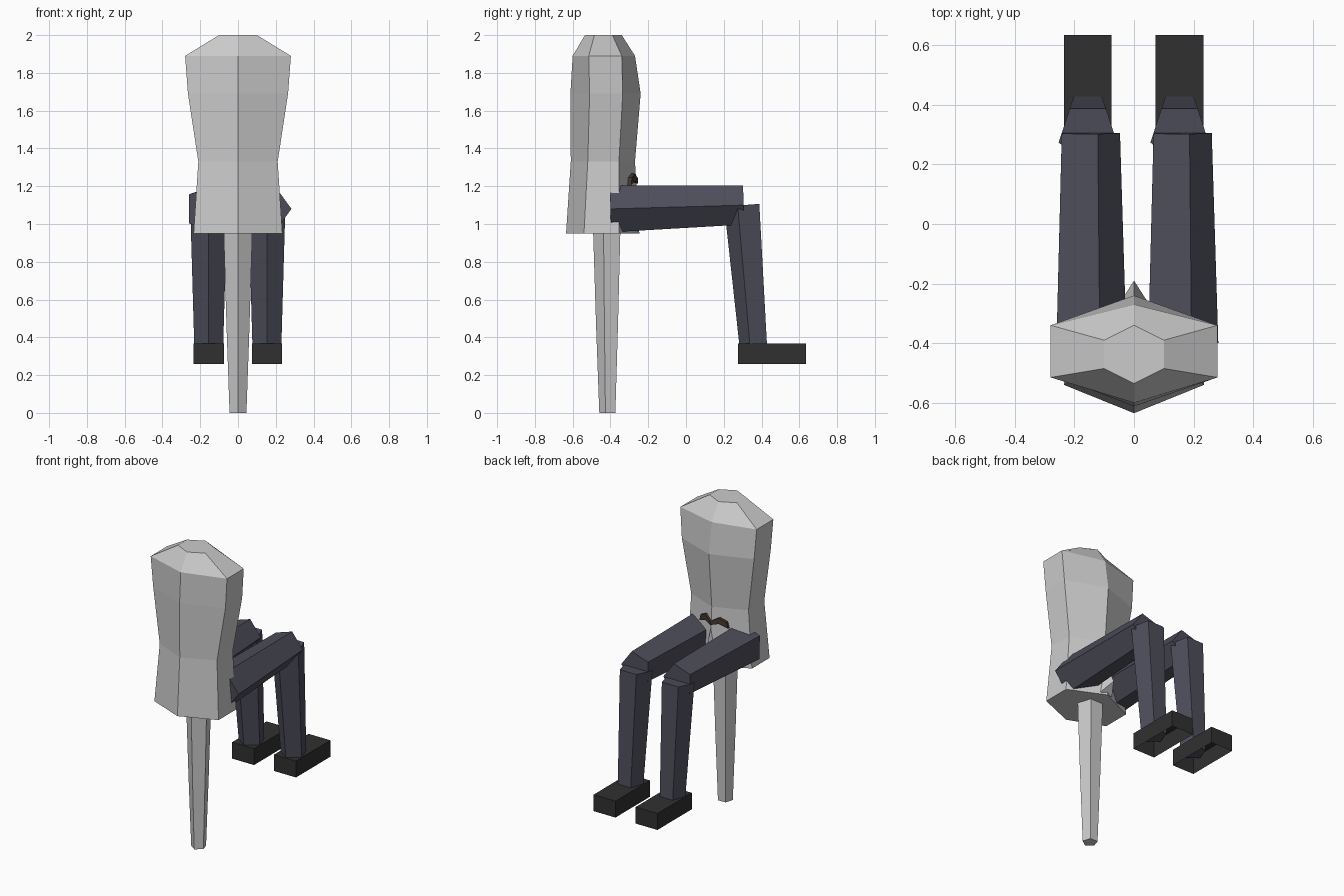
import bpy
from math import sin, cos, pi
from mathutils import Vector

if "Cube" in bpy.data.objects:
    bpy.data.objects.remove(bpy.data.objects["Cube"])


def material(name, rgb):
    m = bpy.data.materials.new(name)
    m.diffuse_color = (*rgb, 1)
    m.use_nodes = True
    m.node_tree.nodes["Principled BSDF"].inputs["Base Color"].default_value = m.diffuse_color
    return m


NAVY = material("navy", (0.075, 0.075, 0.105))
BLACK = material("black", (0.03, 0.03, 0.03))
BROWN = material("brown", (0.06, 0.04, 0.03))


def mesh(name, verts, faces, mat=None):
    me = bpy.data.meshes.new(name)
    me.from_pydata(verts, [], faces)
    ob = bpy.data.objects.new(name, me)
    bpy.context.collection.objects.link(ob)
    if mat:
        me.materials.append(mat)
    return ob


def loft(name, rings, mat=None):
    """Skin a stack of equal rings and cap both ends."""
    n = len(rings[0])
    faces = [(k * n + i, k * n + (i + 1) % n, (k + 1) * n + (i + 1) % n, (k + 1) * n + i)
             for k in range(len(rings) - 1) for i in range(n)]
    last = (len(rings) - 1) * n
    faces += [tuple(reversed(range(n))), tuple(range(last, last + n))]
    return mesh(name, [v for r in rings for v in r], faces, mat)


def limb(name, stations, first, mat=None):
    """Five-sided tapered limb; 'first' is the direction of the first corner."""
    axis = (Vector(stations[-1][0]) - Vector(stations[0][0])).normalized()
    u = Vector(first)
    u = (u - axis * u.dot(axis)).normalized()
    v = axis.cross(u)
    rings = [[Vector(c) + r * (cos(a) * u + sin(a) * v)
              for a in (2 * pi * i / 5 for i in range(5))] for c, r in stations]
    return loft(name, rings, mat)


# torso: z, half width, back point, side back, side front, front point
profile = [
    (0.95, 0.235, -0.635, -0.54, -0.355, -0.247),
    (1.33, 0.210, -0.610, -0.52, -0.355, -0.270),
    (1.69, 0.265, -0.612, -0.51, -0.335, -0.240),
    (1.89, 0.280, -0.600, -0.515, -0.34, -0.270),
    (2.00, 0.100, -0.535, -0.485, -0.39, -0.340),
]
loft("torso", [[(0, a, z), (w, b, z), (w, c, z), (0, d, z), (-w, c, z), (-w, b, z)]
               for z, w, a, b, c, d in profile])

# supporting pole
limb("pole", [((0, -0.412, 0), 0.047), ((0, -0.412, 0.46), 0.064), ((0, -0.412, 0.97), 0.08)], (0, -1, 0))

# small wedge at the front of the torso
mesh("front_wedge", [(0, -0.26, 1.19), (-0.045, -0.26, 0.96), (0.045, -0.26, 0.96), (0, -0.19, 1.02)],
     [(0, 1, 3), (0, 3, 2), (1, 2, 3), (0, 2, 1)])

# dark bow-shaped trim on the torso front
bow = [(0, 1.215), (0.05, 1.228), (0.105, 1.205), (0.095, 1.245), (0.05, 1.268), (0, 1.24)]
for side, s in (("left", -1), ("right", 1)):
    loft("trim_" + side, [[(s * x, -0.265 - 0.35 * x + d, z) for x, z in bow]
                          for d in ((0.012, -0.03) if s > 0 else (-0.03, 0.012))], BROWN)

# legs
for side, x in (("left", -0.155), ("right", 0.153)):
    limb("thigh_" + side, [((x, -0.40, 1.08), 0.13), ((x, 0.305, 1.10), 0.108)], (1, 0, 0), NAVY)
    limb("shin_" + side, [((x, 0.365, 0.34), 0.08), ((x, 0.305, 1.10), 0.103)], (0, -1, 0), NAVY)
    # foot is a box open underneath
    rect = [(x - 0.08, 0.275), (x + 0.08, 0.275), (x + 0.08, 0.635), (x - 0.08, 0.635)]
    mesh("foot_" + side, [(px, py, z) for z in (0.258, 0.367) for px, py in rect],
         [(i, (i + 1) % 4, (i + 1) % 4 + 4, i + 4) for i in range(4)] + [(4, 5, 6, 7)], BLACK)
